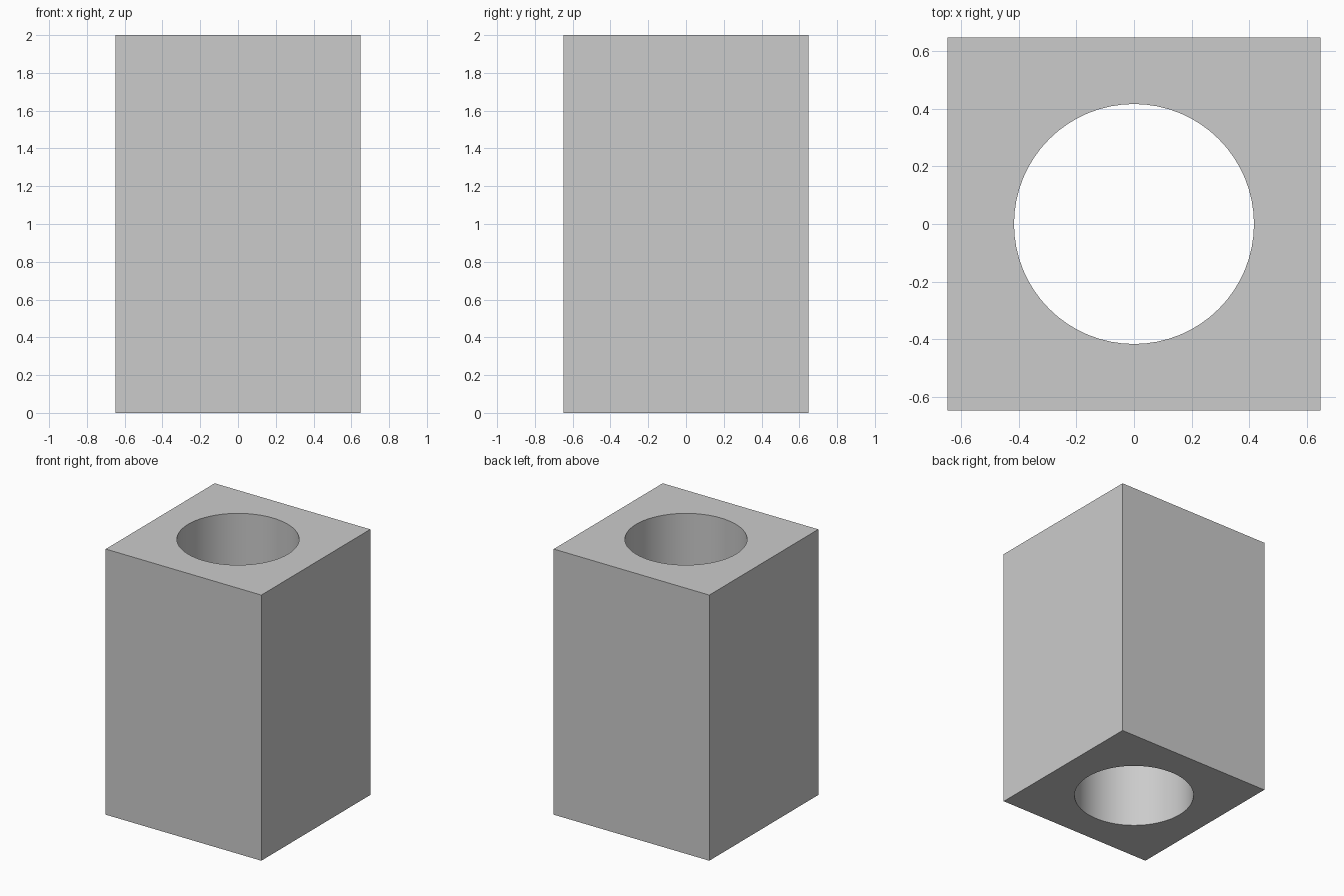
import bpy
import math

if "Cube" in bpy.data.objects:
    bpy.data.objects.remove(bpy.data.objects["Cube"])

WIDTH, HEIGHT, BORE = 1.296, 2.0, 0.417

# Square block standing on the ground
bpy.ops.mesh.primitive_cube_add(size=1, location=(0, 0, HEIGHT / 2))
block = bpy.context.object
block.name = "square_block"
block.scale = (WIDTH, WIDTH, HEIGHT)
bpy.ops.object.transform_apply(location=True, rotation=True, scale=True)

# Round cutter for the vertical through hole
bpy.ops.mesh.primitive_cylinder_add(vertices=64, radius=BORE, depth=HEIGHT + 0.4,
                                    location=(0, 0, HEIGHT / 2))
cutter = bpy.context.object
cutter.name = "bore_cutter"
cutter.hide_render = True

# Cut the hole, then discard the cutter
cut = block.modifiers.new("bore", 'BOOLEAN')
cut.operation = 'DIFFERENCE'
cut.solver = 'EXACT'
cut.object = cutter
bpy.ops.object.select_all(action='DESELECT')
block.select_set(True)
bpy.context.view_layer.objects.active = block
bpy.ops.object.modifier_apply(modifier=cut.name)
bpy.data.objects.remove(cutter, do_unlink=True)

# Smooth bore wall with crisp outer edges
bpy.ops.object.shade_smooth_by_angle(angle=math.radians(30))
